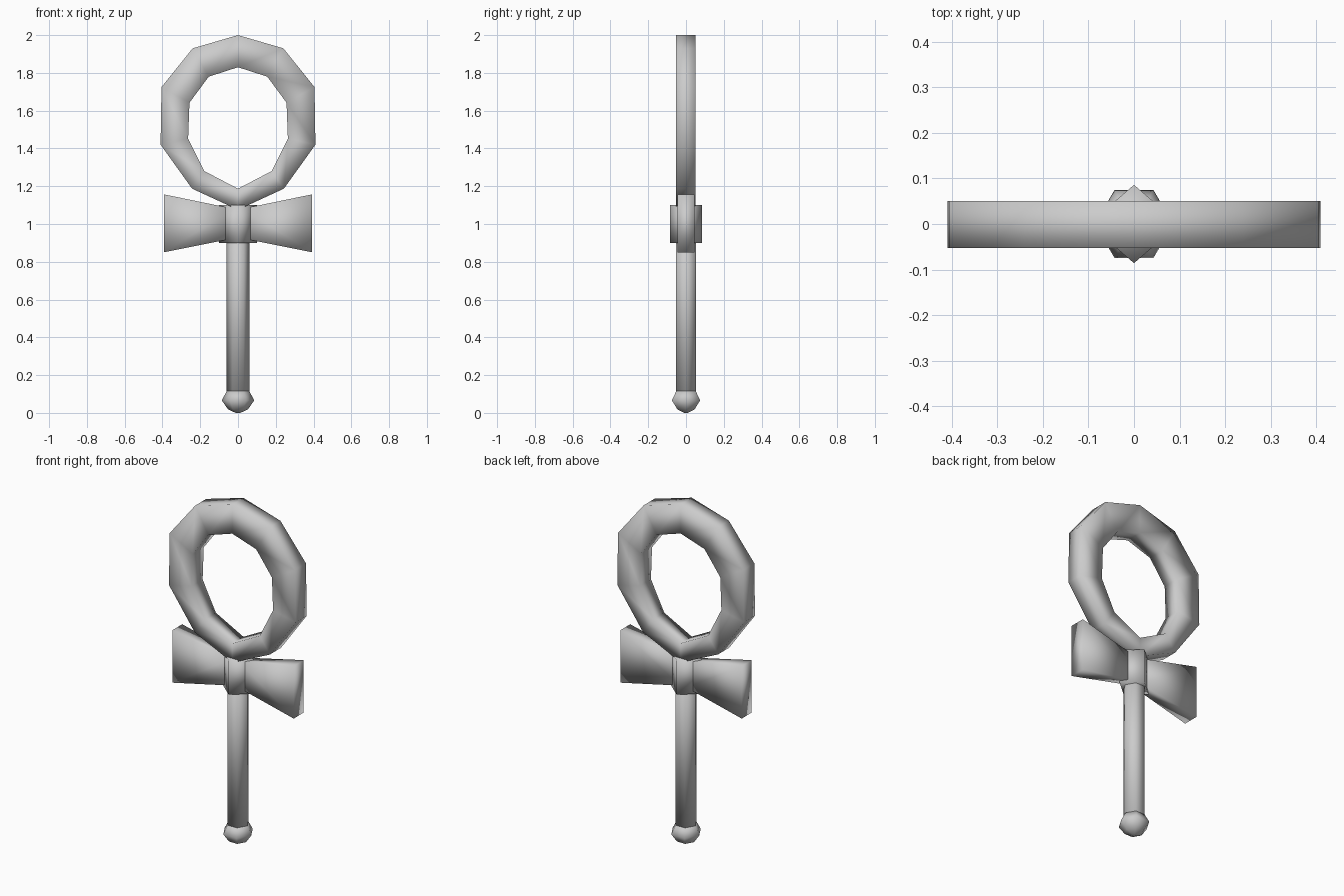
import bpy, bmesh, math

if "Cube" in bpy.data.objects:
    bpy.data.objects.remove(bpy.data.objects["Cube"])

grey = bpy.data.materials.new("plain grey")
grey.diffuse_color = (0.6, 0.6, 0.6, 1)
grey.use_nodes = True
grey.node_tree.nodes["Principled BSDF"].inputs["Base Color"].default_value = grey.diffuse_color


def loft(name, sections, closed=False, caps=True):
    """Skin a list of equal-length point loops; closed joins last to first."""
    bm = bmesh.new()
    loops = [[bm.verts.new(p) for p in s] for s in sections]
    n = len(loops[0])
    pairs = list(zip(loops, loops[1:]))
    if closed:
        pairs.append((loops[-1], loops[0]))
    for a, b in pairs:
        for i in range(n):
            j = (i + 1) % n
            bm.faces.new((a[i], a[j], b[j], b[i]))
    if caps and not closed:
        bm.faces.new(loops[0])
        bm.faces.new(loops[-1])
    bmesh.ops.recalc_face_normals(bm, faces=bm.faces)
    mesh = bpy.data.meshes.new(name)
    bm.to_mesh(mesh)
    bm.free()
    mesh.materials.append(grey)
    mesh.shade_smooth()
    ob = bpy.data.objects.new(name, mesh)
    bpy.context.collection.objects.link(ob)
    return ob


def polygon(sides, r, z, ratio=1.0):
    """Horizontal polygon with a corner on the x axis."""
    return [(r * math.cos(math.tau * i / sides),
             ratio * r * math.sin(math.tau * i / sides), z) for i in range(sides)]


# Ring head: ten-sided hoop with a rectangular section, (x, z) from top to bottom
outer = [(0, 2.0), (0.24, 1.93), (0.405, 1.725), (0.41, 1.42), (0.243, 1.187), (0, 1.075)]
inner = [(0, 1.83), (0.155, 1.78), (0.257, 1.642), (0.264, 1.452), (0.178, 1.28), (0, 1.187)]
half = list(zip(outer, inner))
full = half + [((-o[0], o[1]), (-i[0], i[1])) for o, i in half[-2:0:-1]]
loft("ring_head", [[(o[0], -0.053, o[1]), (o[0], 0.05, o[1]),
                    (i[0], 0.05, i[1]), (i[0], -0.053, i[1])] for o, i in full], closed=True)

# Bow: two flared wings, narrow at the middle
def wing_section(x, zlow, zhigh, y):
    return [(x, -y, zlow), (x, y, zlow), (x, y, zhigh), (x, -y, zhigh)]

for side, name in ((-1, "bow_left"), (1, "bow_right")):
    loft(name, [wing_section(0.02 * side, 0.925, 1.08, 0.026),
                wing_section(0.393 * side, 0.85, 1.157, 0.046)])

# Knot: diamond-shaped wrap around the middle of the bow
loft("knot", [polygon(4, 0.1, z, 0.86) for z in (0.9, 1.1)])

# Handle: six-sided rod
loft("handle", [polygon(6, 0.06, z) for z in (0.06, 1.1)])

# Pommel: faceted bead at the foot of the handle
loft("pommel", [polygon(6, r, z) for r, z in
                ((0.012, 0.0), (0.052, 0.018), (0.086, 0.066), (0.06, 0.115))])
